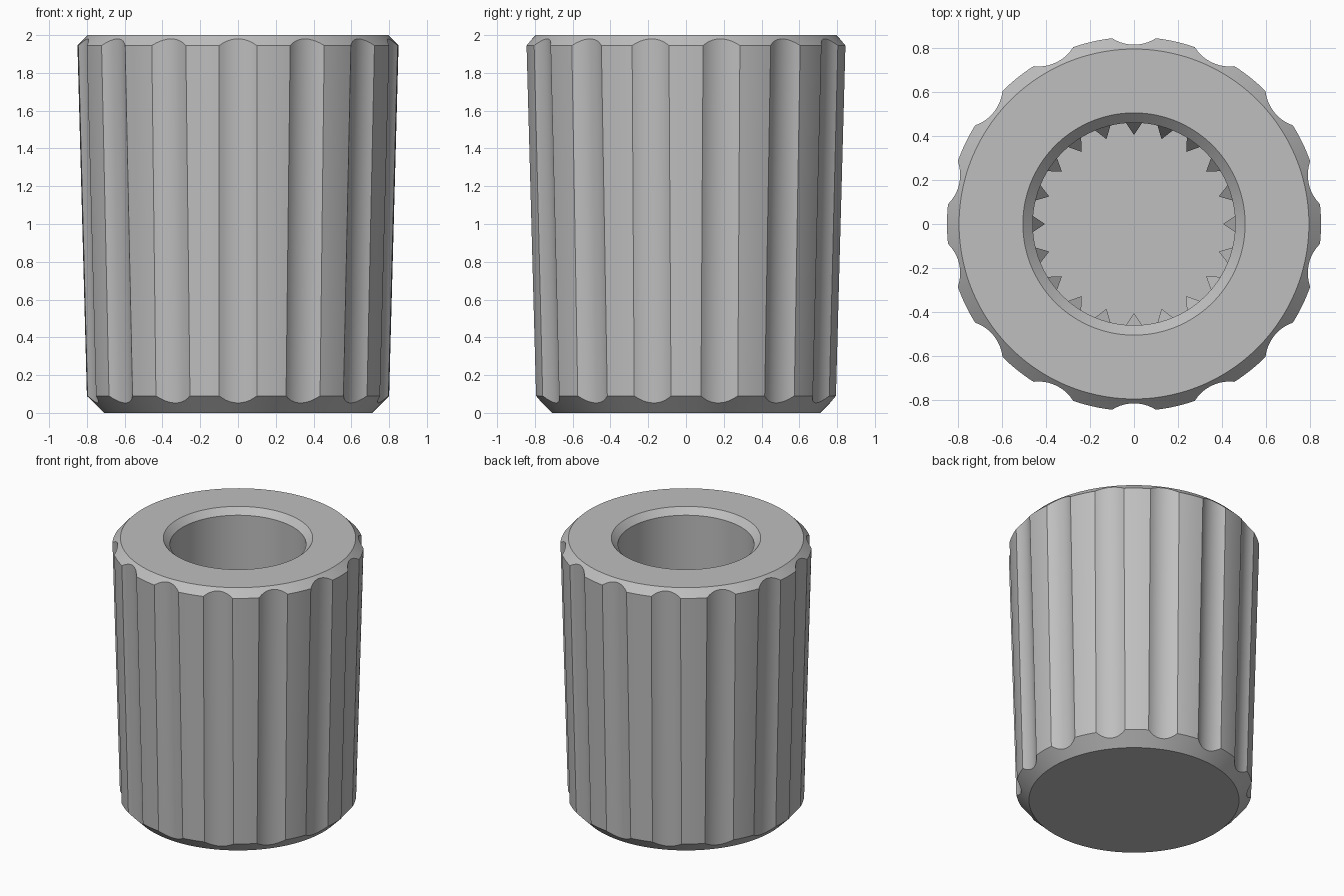
import bpy, bmesh, math

if "Cube" in bpy.data.objects:
    bpy.data.objects.remove(bpy.data.objects["Cube"])

FLUTES, TEETH = 14, 20
HALF, SAG = 0.10, 0.03                       # flute half width and depth
RHO = (HALF ** 2 + SAG ** 2) / (2 * SAG)     # flute arc radius
Z_LOW, Z_HIGH, R_LOW, R_HIGH = 0.09, 1.945, 0.80, 0.85
HOLE_R, RIM_R, FLOOR = 0.46, 0.505, 0.50

grey = bpy.data.materials.new("grey plastic")
grey.diffuse_color = (0.52, 0.52, 0.52, 1)
grey.use_nodes = True
grey.node_tree.nodes["Principled BSDF"].inputs["Base Color"].default_value = grey.diffuse_color


def wall_radius(z):
    return R_LOW + (R_HIGH - R_LOW) * (z - Z_LOW) / (Z_HIGH - Z_LOW)


def flute_point(u, z):
    """Radius and angle offset on a flute at sideways offset u."""
    edge = math.sqrt(wall_radius(z) ** 2 - HALF ** 2)
    y = edge - SAG + RHO - math.sqrt(RHO ** 2 - u ** 2)
    return math.hypot(u, y), math.atan2(u, y)


def end_height(u, top):
    """Height where the flute runs out on the 45 degree chamfer."""
    z = Z_HIGH if top else Z_LOW
    for _ in range(20):
        r = flute_point(u, z)[0]
        z = R_HIGH + Z_HIGH - r if top else r - (R_LOW - Z_LOW)
    return z


def polar(r, a, z):
    return (r * math.cos(a), r * math.sin(a), z)


def finish(bm, name):
    bmesh.ops.recalc_face_normals(bm, faces=bm.faces[:])
    mesh = bpy.data.meshes.new(name)
    bm.to_mesh(mesh)
    bm.free()
    mesh.materials.append(grey)
    ob = bpy.data.objects.new(name, mesh)
    bpy.context.collection.objects.link(ob)
    return ob


# Fluted body with chamfers and a blind bore, built as vertical columns
bm = bmesh.new()
columns = []
step = 2 * math.pi / FLUTES
for i in range(FLUTES):
    mid = -math.pi / 2 + i * step
    ends = []
    for k in range(11):                      # hollow flute
        u = HALF * (k / 5 - 1)
        zt, zb = end_height(u, True), end_height(u, False)
        (rt, at), (rb, ab) = flute_point(u, zt), flute_point(u, zb)
        ends.append((rt, mid + at, zt, rb, mid + ab, zb))
    t0, b0 = math.asin(HALF / R_HIGH), math.asin(HALF / R_LOW)
    for k in range(1, 6):                    # land between flutes
        f = k / 6
        ends.append((R_HIGH, mid + t0 + f * (step - 2 * t0), Z_HIGH,
                     R_LOW, mid + b0 + f * (step - 2 * b0), Z_LOW))
    for rt, at, zt, rb, ab, zb in ends:
        pts = [polar(0.71, ab, 0), polar(rb, ab, zb), polar(rt, at, zt),
               polar(0.795, at, 2), polar(RIM_R, at, 2),
               polar(HOLE_R, at, 2 - RIM_R + HOLE_R), polar(HOLE_R, at, FLOOR)]
        columns.append([bm.verts.new(p) for p in pts])
for a, b in zip(columns, columns[1:] + columns[:1]):
    for j in range(len(a) - 1):
        bm.faces.new((a[j], b[j], b[j + 1], a[j + 1]))
bm.faces.new([c[0] for c in reversed(columns)])
bm.faces.new([c[-1] for c in columns])
body = finish(bm, "knob_body")
bpy.context.view_layer.objects.active = body
body.select_set(True)
bpy.ops.object.shade_smooth_by_angle(angle=math.radians(25))

# Gripping teeth deep in the bore, with sloped tops
bm = bmesh.new()
for i in range(TEETH):
    a = i * 2 * math.pi / TEETH
    rows = []
    for drop, low in ((0, False), (0, True)):
        row = []
        for r, da, z in ((0.465, -0.085, 1.30), (0.405, 0, 1.20), (0.465, 0.085, 1.30)):
            row.append(bm.verts.new(polar(r, a + da, FLOOR - 0.01 if low else z)))
        rows.append(row)
    t, b = rows
    bm.faces.new(t)
    bm.faces.new(b[::-1])
    for j in range(3):
        k = (j + 1) % 3
        bm.faces.new((t[j], b[j], b[k], t[k]))
finish(bm, "bore_teeth")
